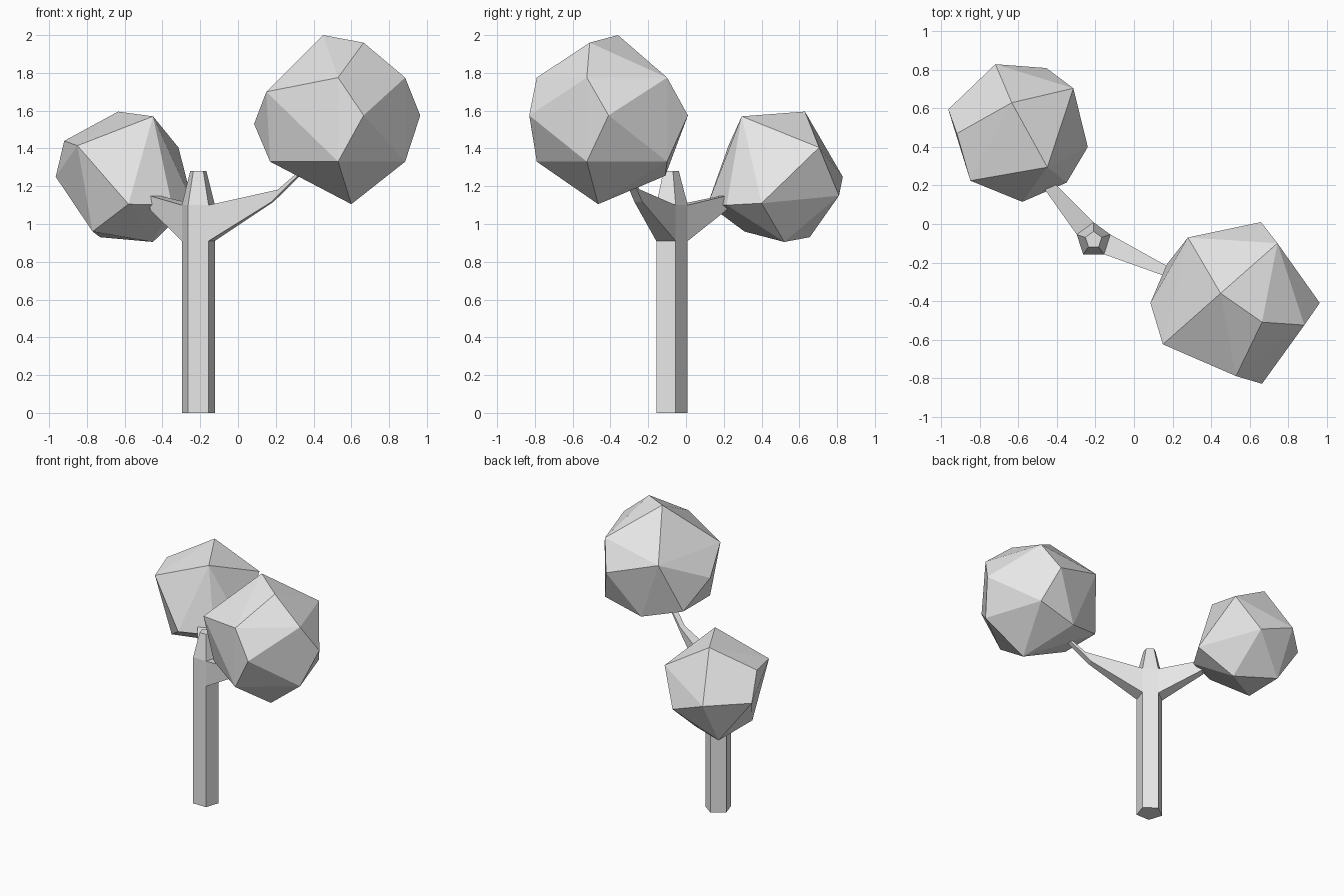
import bpy
import bmesh
from math import sin, cos, tau, radians
from mathutils import Vector, Matrix

cube = bpy.data.objects.get("Cube")
if cube:
    bpy.data.objects.remove(cube, do_unlink=True)

GREY = (0.8, 0.8, 0.8, 1.0)
grey = bpy.data.materials.new("plain grey")
grey.use_nodes = True
grey.diffuse_color = GREY
for node in grey.node_tree.nodes:
    if node.type == 'BSDF_PRINCIPLED':
        node.inputs["Base Color"].default_value = GREY


def add_object(name, bm):
    bmesh.ops.recalc_face_normals(bm, faces=bm.faces[:])
    mesh = bpy.data.meshes.new(name)
    bm.to_mesh(mesh)
    bm.free()
    mesh.materials.append(grey)
    obj = bpy.data.objects.new(name, mesh)
    bpy.context.scene.collection.objects.link(obj)
    return obj


def faceted_crown(name, corners):
    """Faceted leaf ball: the convex shape wrapped round its corners."""
    bm = bmesh.new()
    for corner in corners:
        bm.verts.new(corner)
    result = bmesh.ops.convex_hull(bm, input=bm.verts[:])
    unused = [e for e in result["geom_interior"] if isinstance(e, bmesh.types.BMVert)]
    bmesh.ops.delete(bm, geom=unused, context='VERTS')
    return add_object(name, bm)


def grow_branch(bm, face, steps):
    """Extrude a trunk face through (centre, scale, tilt in degrees) steps."""
    for centre, scale, tilt in steps:
        new = bmesh.ops.extrude_discrete_faces(bm, faces=[face])["faces"][0]
        middle = new.calc_center_median()
        target = Vector(centre)
        heading = target - middle
        axis = Vector((heading.y, -heading.x, 0)).normalized()
        turn = Matrix.Rotation(radians(tilt), 3, axis)
        for v in new.verts:
            v.co = target + turn @ ((v.co - middle) * scale)
        face = new


# Trunk: five-sided post, a forking band and a tapered stub
SIDES = 5
bm = bmesh.new()
rings = []
for z, radius in ((0, 0.092), (0.91, 0.092), (1.1, 0.092), (1.28, 0.045)):
    ring = []
    for i in range(SIDES):
        a = tau / 4 + tau * i / SIDES
        ring.append(bm.verts.new((-0.21 + radius * cos(a), -0.083 + radius * sin(a), z)))
    rings.append(ring)
walls = []
for low, high in zip(rings, rings[1:]):
    walls.append([bm.faces.new((low[i], low[(i + 1) % SIDES], high[(i + 1) % SIDES], high[i]))
                  for i in range(SIDES)])
bm.faces.new(rings[0][::-1])
bm.faces.new(rings[-1])

# Branches grow out of the forking band
fork = walls[1]
grow_branch(bm, fork[3], [((0.2, -0.26, 1.15), 0.4, -30), ((0.34, -0.32, 1.28), 0.95, -10)])
grow_branch(bm, fork[0], [((-0.455, 0.215, 1.115), 0.48, -25)])
add_object("trunk_and_branches", bm)

# Large crown: three corners repeat above and below its middle
paired = [(0.53, -0.79), (0.885, -0.525), (0.745, -0.1)]
large = [(x, y, z) for x, y in paired for z in (1.33, 1.775)]
large += [
    (0.45, -0.36, 2.0), (0.665, -0.51, 1.96),
    (0.15, -0.625, 1.7), (0.28, -0.07, 1.7),
    (0.965, -0.41, 1.575), (0.665, -0.83, 1.575), (0.66, 0.01, 1.575),
    (0.085, -0.41, 1.53),
    (0.17, -0.53, 1.33), (0.17, -0.21, 1.33),
    (0.45, -0.11, 1.255), (0.6, -0.465, 1.105),
]
faceted_crown("large_crown", large)

# Small crown
faceted_crown("small_crown", [
    (-0.635, 0.63, 1.595), (-0.45, 0.295, 1.57),
    (-0.92, 0.47, 1.44), (-0.85, 0.225, 1.415), (-0.315, 0.705, 1.405),
    (-0.965, 0.595, 1.25), (-0.72, 0.83, 1.25),
    (-0.455, 0.81, 1.15), (-0.24, 0.4, 1.11),
    (-0.35, 0.215, 1.1), (-0.58, 0.115, 1.105),
    (-0.77, 0.31, 0.96), (-0.73, 0.655, 0.93), (-0.45, 0.52, 0.905),
])
